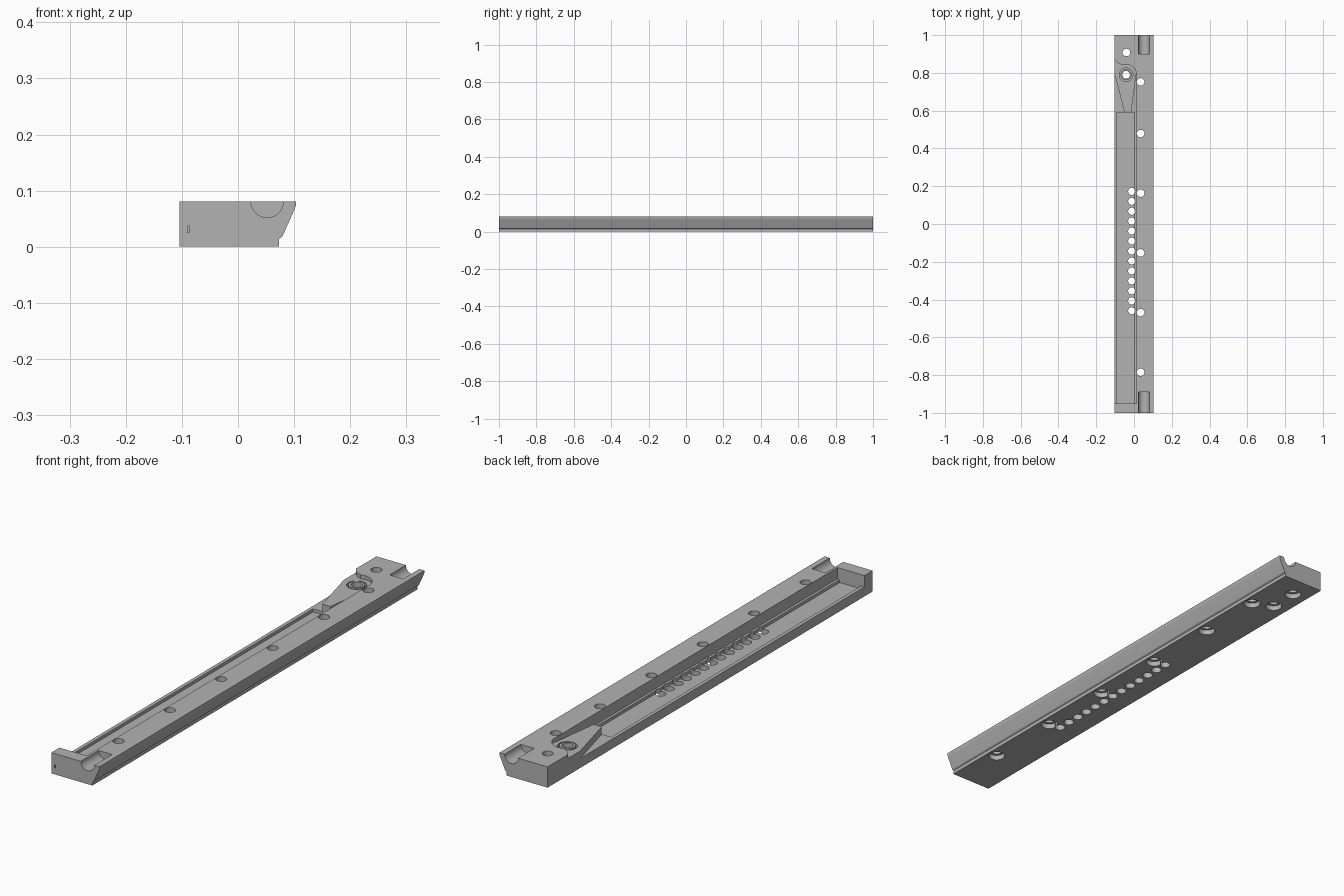
import bpy, bmesh, math
from mathutils import Matrix, Vector

default = bpy.data.objects.get("Cube")
if default:
    bpy.data.objects.remove(default, do_unlink=True)

TOP = 0.081      # upper face
LEVER = 0.066    # lever plate height
RIM = 0.037      # low rim height
FLOOR = 0.025    # channel floor
HIGH = 0.12      # cutters end above the bar

grey = bpy.data.materials.new("grey metal")
grey.use_nodes = True
grey.diffuse_color = (0.45, 0.45, 0.45, 1)
grey.node_tree.nodes["Principled BSDF"].inputs["Base Color"].default_value = (0.45, 0.45, 0.45, 1)


def prism(name, outline, start, end, along_y=False):
    """Extrude an outline along z, or an x-z outline along y."""
    bm = bmesh.new()
    if along_y:
        base = [bm.verts.new((a, start, b)) for a, b in outline]
        move = Vector((0, end - start, 0))
    else:
        base = [bm.verts.new((a, b, start)) for a, b in outline]
        move = Vector((0, 0, end - start))
    face = bm.faces.new(base)
    new = bmesh.ops.extrude_face_region(bm, geom=[face])["geom"]
    bmesh.ops.translate(bm, vec=move, verts=[v for v in new if isinstance(v, bmesh.types.BMVert)])
    bmesh.ops.recalc_face_normals(bm, faces=bm.faces)
    mesh = bpy.data.meshes.new(name)
    bm.to_mesh(mesh)
    bm.free()
    obj = bpy.data.objects.new(name, mesh)
    bpy.context.collection.objects.link(obj)
    mesh.materials.append(grey)
    return obj


def circle(x, y, r, n=32):
    return [(x + r * math.cos(math.tau * i / n), y + r * math.sin(math.tau * i / n)) for i in range(n)]


def rect(x0, x1, y0, y1):
    return [(x0, y0), (x1, y0), (x1, y1), (x0, y1)]


# Bar with bevelled right side
body = prism("rail_body", [(-0.104, 0), (0.073, 0), (0.073, 0.014), (0.079, 0.018),
                           (0.1, 0.065), (0.103, 0.073), (0.103, TOP), (-0.104, TOP)], -1, 1, True)


def cut(outline, start, end, along_y=False):
    cutter = prism("cutter", outline, start, end, along_y)
    cutter.hide_render = True
    mod = body.modifiers.new("cut", "BOOLEAN")
    mod.operation = "DIFFERENCE"
    mod.solver = "EXACT"
    mod.object = cutter
    bpy.context.view_layer.objects.active = body
    bpy.ops.object.modifier_apply(modifier=mod.name)
    bpy.data.objects.remove(cutter, do_unlink=True)


# Long channel open on the left, with a deeper bed and a slit in the end block
cut(rect(-0.13, 0.013, -0.95, 0.59), RIM, HIGH)
cut(rect(-0.09, 0.003, -0.95, 0.59), FLOOR, HIGH)
cut(rect(-0.09, -0.086, -1.02, -0.94), FLOOR, RIM)

# Lever plate: shallow pocket with a curved end, then lowered corners beside the tip
hub = (-0.042, 0.79)
arc = [(hub[0] + 0.055 * math.cos(math.radians(a)), hub[1] + 0.055 * math.sin(math.radians(a)))
       for a in range(10, 111, 10)]
cut([(-0.13, 0.58), (0.013, 0.58)] + arc + [(-0.078, 0.848), (-0.092, 0.858), (-0.104, 0.875), (-0.13, 0.89)],
    LEVER, HIGH)
cut([(-0.131, 0.905), (-0.131, 0.585), (-0.05, 0.585), (-0.05, 0.59)], RIM, HIGH)
cut([(0.013, 0.585), (0.013, 0.8), (-0.015, 0.59), (-0.015, 0.585)], RIM, HIGH)

# Half-round grooves at both ends
for y0, y1 in ((-1.02, -0.89), (0.9, 1.02)):
    cut(circle(0.052, TOP, 0.029), y0, y1, True)

# Screw holes, widened from below
screws = [(0.035, 0.752 if i == 0 else 0.795 - 0.316 * i) for i in range(6)]
for x, y in screws + [(-0.04, 0.908), hub]:
    cut(circle(x, y, 0.02), -0.05, HIGH)
    cut(circle(x, y, 0.031), -0.05, 0.02)

# Row of small adjustment holes
for i in range(13):
    cut(circle(-0.012, 0.173 - 0.0527 * i, 0.019, 24), -0.05, 0.05)

# Pivot recess with a raised collar
cut(circle(*hub, 0.036), LEVER - 0.012, HIGH)
rail = body
body = prism("pivot_collar", circle(*hub, 0.029), LEVER - 0.014, LEVER + 0.002)
cut(circle(*hub, 0.02), 0, HIGH)

# Smooth the round walls, keep the edges sharp
for obj in (rail, body):
    bpy.ops.object.select_all(action="DESELECT")
    obj.select_set(True)
    bpy.context.view_layer.objects.active = obj
    bpy.ops.object.shade_smooth_by_angle(angle=math.radians(25))
